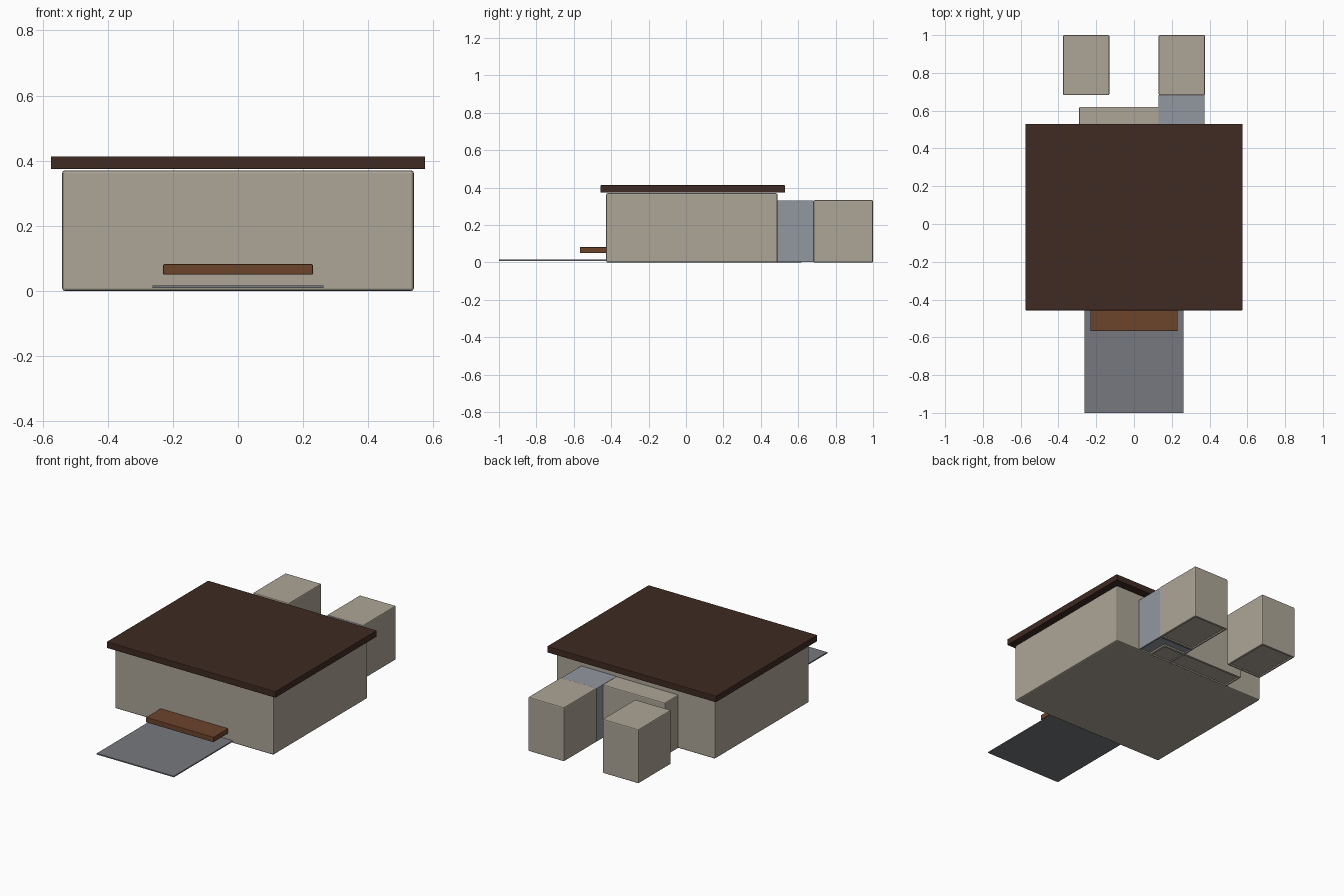
import bpy, bmesh
from mathutils import Vector

if "Cube" in bpy.data.objects:
    bpy.data.objects.remove(bpy.data.objects["Cube"])


def material(name, rgb, alpha=1.0):
    m = bpy.data.materials.new(name)
    m.diffuse_color = (*rgb, alpha)
    m.use_nodes = True
    m.node_tree.nodes["Principled BSDF"].inputs["Base Color"].default_value = m.diffuse_color
    return m


BEIGE = material("beige_wall", (0.42, 0.38, 0.31))
ROOF = material("dark_roof", (0.05, 0.023, 0.016))
WOOD = material("warm_wood", (0.15, 0.056, 0.024))
PAVING = material("grey_paving", (0.18, 0.19, 0.21))
GLASS = material("blue_grey_glass", (0.29, 0.31, 0.35))


def box(name, x, y, z, mat, bevel=0.0, recess=0.0, open_bottom=False):
    """Box from axis ranges, with optional bevel and recessed underside."""
    bm = bmesh.new()
    bmesh.ops.create_cube(bm, size=1)
    lo, hi = Vector((x[0], y[0], z[0])), Vector((x[1], y[1], z[1]))
    for v in bm.verts:
        v.co = Vector([lo[i] + (v.co[i] + 0.5) * (hi[i] - lo[i]) for i in range(3)])
    if bevel:
        bmesh.ops.bevel(bm, geom=bm.edges[:], offset=bevel, segments=2,
                        profile=0.5, affect='EDGES')
    bm.normal_update()
    bottom = min(bm.faces, key=lambda f: f.calc_center_median().z)
    bottom = max((f for f in bm.faces if f.normal.z < -0.99), key=lambda f: f.calc_area())
    if recess:
        bmesh.ops.inset_region(bm, faces=[bottom], thickness=0.008)
        ext = bmesh.ops.extrude_discrete_faces(bm, faces=[bottom])
        for v in ext["faces"][0].verts:
            v.co.z += recess
    mesh = bpy.data.meshes.new(name)
    bm.to_mesh(mesh)
    bm.free()
    mesh.materials.append(mat)
    ob = bpy.data.objects.new(name, mesh)
    bpy.context.collection.objects.link(ob)
    return ob


# Main hall with overhanging flat roof
box("main_hall", (-0.54, 0.54), (-0.427, 0.49), (0, 0.37), BEIGE, 0.008)
box("flat_roof", (-0.575, 0.575), (-0.457, 0.53), (0.374, 0.413), ROOF, 0.003)

# Front ledge and paved approach
box("front_ledge", (-0.23, 0.23), (-0.567, -0.42), (0.05, 0.082), WOOD, 0.003)
box("paved_approach", (-0.263, 0.263), (-1.0, -0.42), (0.009, 0.016), PAVING)

# Rear corridor, glazed link and the two rear wings
box("rear_corridor", (-0.29, 0.29), (0.48, 0.62), (0, 0.329), BEIGE, 0.006, 0.008)
box("glazed_link", (0.13, 0.373), (0.48, 0.683), (0.002, 0.331), GLASS, 0.003, 0.008)
for side, sign in (("left", -1), ("right", 1)):
    x = sorted((sign * 0.131, sign * 0.376))
    box(side + "_rear_wing", x, (0.682, 1.0), (0, 0.333), BEIGE, 0.006, 0.008)
